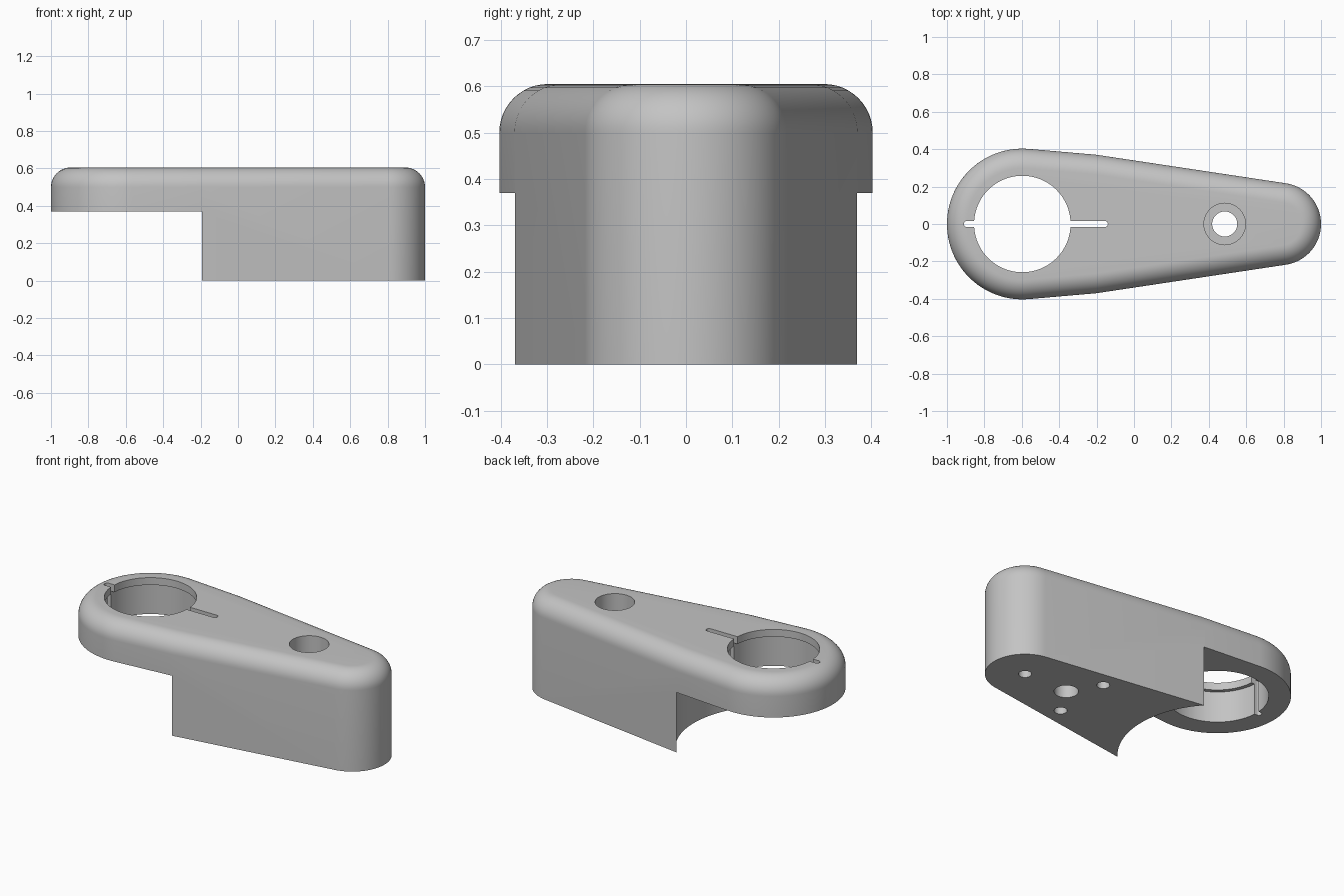
import bpy, bmesh, math
from mathutils import Vector

default = bpy.data.objects.get("Cube")
if default:
    bpy.data.objects.remove(default, do_unlink=True)

grey = bpy.data.materials.new("plain grey")
grey.use_nodes = True
colour = (0.55, 0.55, 0.55, 1)
grey.diffuse_color = colour
grey.node_tree.nodes["Principled BSDF"].inputs["Base Color"].default_value = colour

RING_X = -0.597     # centre of the large bore
BOLT_X = 0.485      # centre of the bolt hole
TOP, STEP, FILLET = 0.605, 0.37, 0.105


def arc(cx, radius, start, end, steps):
    """Points with outward normals along a circular arc centred on the x axis."""
    result = []
    for i in range(steps + 1):
        a = math.radians(start + (end - start) * i / steps)
        n = Vector((math.cos(a), math.sin(a)))
        result.append((Vector((cx, 0)) + n * radius, n))
    return result


def loft(name, rings):
    """Closed solid through a stack of equal-length rings of 3D points."""
    bm = bmesh.new()
    loops = [[bm.verts.new(p) for p in ring] for ring in rings]
    count = len(loops[0])
    for low, high in zip(loops, loops[1:]):
        for i in range(count):
            j = (i + 1) % count
            bm.faces.new((low[i], low[j], high[j], high[i]))
    bm.faces.new(loops[0][::-1])
    bm.faces.new(loops[-1])
    bmesh.ops.recalc_face_normals(bm, faces=bm.faces)
    mesh = bpy.data.meshes.new(name)
    bm.to_mesh(mesh)
    bm.free()
    mesh.materials.append(grey)
    obj = bpy.data.objects.new(name, mesh)
    bpy.context.collection.objects.link(obj)
    return obj


def prism(name, points, low, high):
    return loft(name, [[(p.x, p.y, z) for p in points] for z in (low, high)])


def cylinder(name, x, y, radius, low, high, sides=64):
    turn = [2 * math.pi * i / sides for i in range(sides)]
    points = [Vector((x + radius * math.cos(a), y + radius * math.sin(a))) for a in turn]
    return prism(name, points, low, high)


# Tapered outline: small rounded tip, side corners and large round end
corner = Vector((-0.2, 0.37))
slope = Vector((0.118, 1)).normalized()
outline = arc(0.78, 0.22, -81.5, 81.5, 32)
outline.append((corner, slope))
outline += arc(RING_X, 0.403, 85, 275, 56)
outline.append((Vector((corner.x, -corner.y)), Vector((slope.x, -slope.y))))

# Body with straight walls and a rounded top edge
levels = [(0, 0)]
for i in range(13):
    a = math.pi / 2 * i / 12
    levels.append((FILLET * (1 - math.cos(a)), TOP - FILLET * (1 - math.sin(a))))
body = loft("clamp_arm_body", [[(*(p - n * inset), z) for p, n in outline]
                               for inset, z in levels])

# Clearance under the arm, bore with a thin top lip, and the bolt hole
cutters = [
    cylinder("under_arm_cutter", -0.6, 0, 0.55, -0.1, STEP, 128),
    cylinder("lip_cutter", RING_X, 0, 0.258, 0.3, 0.7, 96),
    cylinder("bore_cutter", RING_X, 0, 0.281, 0.3, TOP - 0.045, 96),
    cylinder("bolt_cutter", BOLT_X, 0, 0.067, -0.1, 0.7),
    cylinder("counterbore_cutter", BOLT_X, 0, 0.111, 0.3, 0.7),
]

# Narrow round-ended slot across the bore
slot = arc(-0.157, 0.017, -90, 90, 10) + arc(-0.893, 0.017, 90, 270, 10)
cutters.append(prism("slot_cutter", [p for p, n in slot], 0.3, 0.7))

# Three blind screw holes in the underside
for x, y in ((0.78, 0), (0.373, 0.182), (0.373, -0.182)):
    cutters.append(cylinder("screw_hole_cutter", x, y, 0.036, -0.1, 0.2, 32))

bpy.ops.object.select_all(action='DESELECT')
bpy.context.view_layer.objects.active = body
body.select_set(True)
for cutter in cutters:
    cutter.hide_render = True
    cut = body.modifiers.new(cutter.name, 'BOOLEAN')
    cut.operation = 'DIFFERENCE'
    cut.solver = 'EXACT'
    cut.object = cutter
    bpy.ops.object.modifier_apply(modifier=cut.name)
    bpy.data.objects.remove(cutter, do_unlink=True)

bpy.ops.object.shade_smooth_by_angle(angle=math.radians(30))
